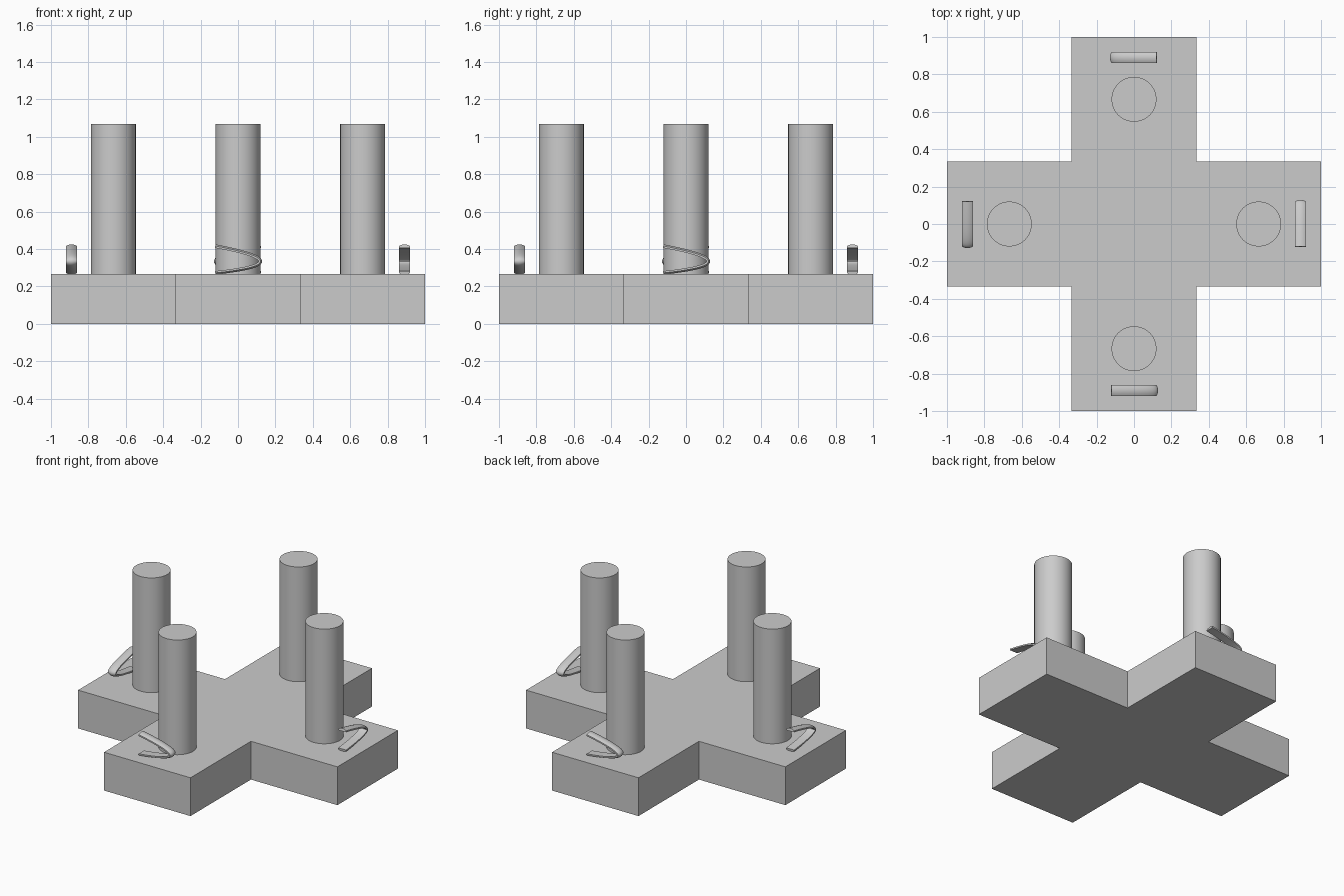
import bpy, bmesh, math
from mathutils import Matrix, Vector

if "Cube" in bpy.data.objects:
    bpy.data.objects.remove(bpy.data.objects["Cube"], do_unlink=True)

grey = bpy.data.materials.new("plain grey")
grey.use_nodes = True
colour = (0.6, 0.6, 0.6, 1)
grey.diffuse_color = colour
grey.node_tree.nodes["Principled BSDF"].inputs["Base Color"].default_value = colour

ARM = 1 / 3      # half width of each arm
TOP = 0.267      # top of the base


def finish(bm, name, smooth=False):
    bmesh.ops.recalc_face_normals(bm, faces=bm.faces)
    mesh = bpy.data.meshes.new(name)
    bm.to_mesh(mesh)
    bm.free()
    mesh.materials.append(grey)
    if smooth:
        for p in mesh.polygons:
            p.use_smooth = True
        mesh.set_sharp_from_angle(angle=math.radians(35))
    obj = bpy.data.objects.new(name, mesh)
    bpy.context.collection.objects.link(obj)
    return obj


def turn(k):
    return Matrix.Rotation(k * math.pi / 2, 4, "Z")


# Cross-shaped base: one arm outline turned four times, then extruded
bm = bmesh.new()
outline = [turn(k) @ Vector(p) for k in range(4)
           for p in ((1, -ARM, 0), (1, ARM, 0), (ARM, ARM, 0))]
face = bm.faces.new([bm.verts.new(p) for p in outline])
ext = bmesh.ops.extrude_face_region(bm, geom=[face])
bmesh.ops.translate(bm, vec=(0, 0, TOP),
                    verts=[v for v in ext["geom"] if isinstance(v, bmesh.types.BMVert)])
finish(bm, "cross_base")


def make_post(name, k):
    bm = bmesh.new()
    bmesh.ops.create_cone(bm, cap_ends=True, segments=64, radius1=0.12, radius2=0.12,
                          depth=0.8, matrix=turn(k) @ Matrix.Translation((0, -2 / 3, TOP + 0.4)))
    finish(bm, name, True)


def make_clip(name, k):
    """Bent strip with a domed outer face, swept along a sideways parabola."""
    bm = bmesh.new()
    steps, half, rise = 32, 0.03, 0.07
    mid = TOP + 0.077
    rings = []
    for i in range(steps + 1):
        t = 1 - 2 * i / steps
        centre = Vector((0.118 - 0.24 * t * t, -0.89, mid + rise * t - 0.01 * (1 - t * t)))
        tangent = Vector((-0.48 * t, 0, rise + 0.02 * t))
        normal = Vector((tangent.z, 0, -tangent.x)).normalized()
        # domed outside, flat inside
        section = [(w * half, 0.011 - 0.009 * w * w) for w in (-1, -0.6, -0.2, 0.2, 0.6, 1)]
        section += [(half, -0.008), (-half, -0.008)]
        rings.append([bm.verts.new(centre + normal * n + Vector((0, w, 0))) for w, n in section])
    for a, b in zip(rings, rings[1:]):
        for j in range(len(a)):
            n = (j + 1) % len(a)
            bm.faces.new((a[j], a[n], b[n], b[j]))
    bm.faces.new(rings[0])
    bm.faces.new(rings[-1])
    bm.transform(turn(k))
    finish(bm, name, True)


# One post and one clip on every arm
for k, side in enumerate(("front", "left", "back", "right")):
    make_post(side + "_post", k)
    make_clip(side + "_clip", k)
